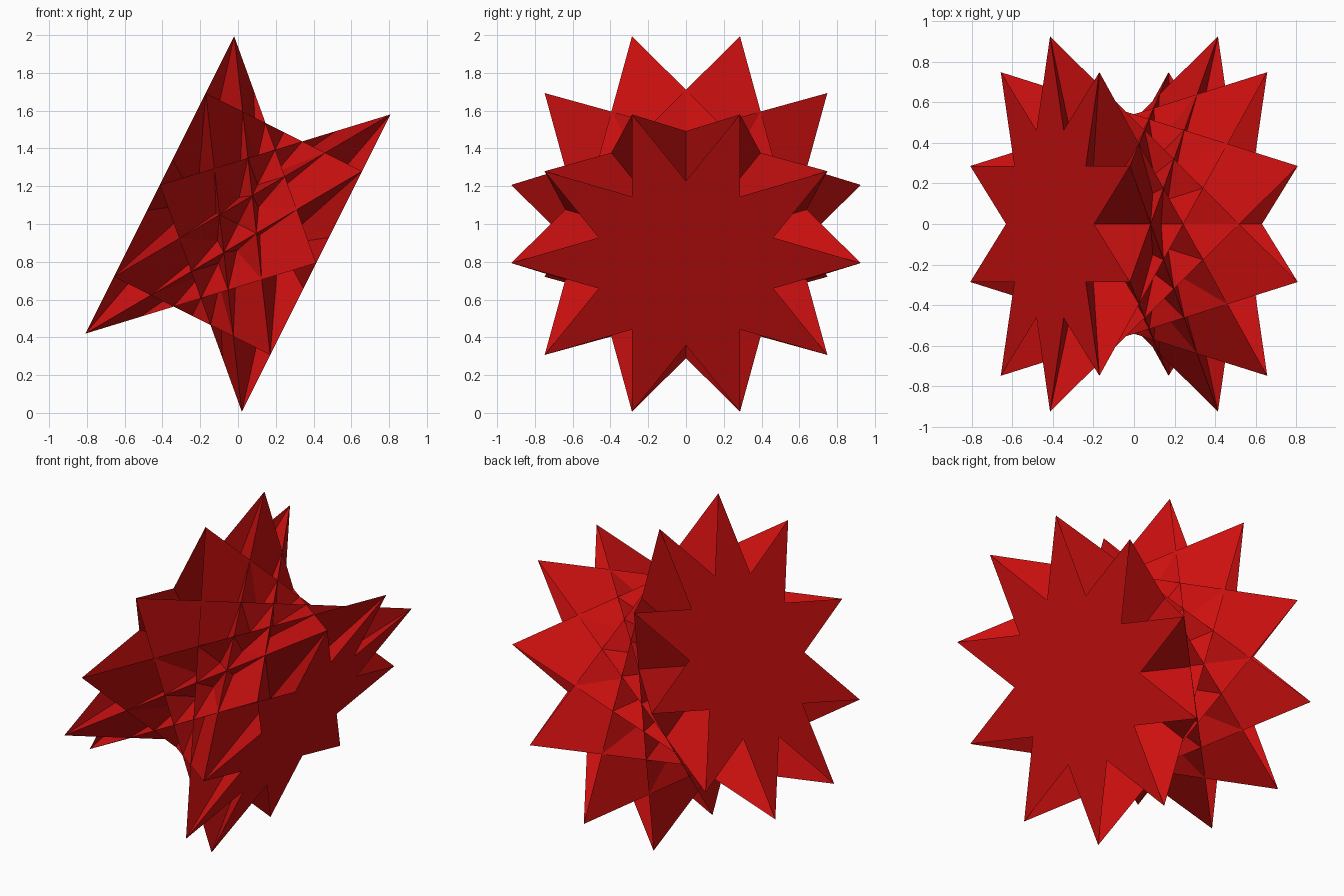
import bpy
import bmesh
import math
from mathutils import Matrix, Vector
from mathutils.bvhtree import BVHTree

cube = bpy.data.objects.get("Cube")
if cube:
    bpy.data.objects.remove(cube, do_unlink=True)

R = 0.925                    # tip radius of each star
H = R / 2                    # half the distance between the stars
INNER = R * math.cos(math.radians(72)) / math.cos(math.radians(54))
TILT = math.atan(0.5)

red = bpy.data.materials.new("deep_red")
red.use_nodes = True
color = (0.62, 0.005, 0.005, 1)
red.diffuse_color = color
red.node_tree.nodes["Principled BSDF"].inputs["Base Color"].default_value = color

# Local frame: the star axis leans in the xz plane, local x runs along world y
c, s = math.cos(TILT), math.sin(TILT)
PLACE = Matrix(((0, s, c, 0), (1, 0, 0, 0), (0, c, -s, 1), (0, 0, 0, 1)))

FLIP = Matrix.Rotation(math.pi, 4, 'X')
TURNS = [Matrix.Rotation(math.radians(36 * k), 4, 'Z') for k in range(10)]
SYMMETRY = TURNS + [FLIP @ t for t in TURNS]


def polar(r, degrees, z):
    a = math.radians(degrees)
    return Vector((r * math.cos(a), r * math.sin(a), z))


def add_object(name, polygons):
    bm = bmesh.new()
    for poly in polygons:
        bm.faces.new([bm.verts.new(PLACE @ p) for p in poly])
    bmesh.ops.remove_doubles(bm, verts=bm.verts, dist=1e-5)
    mesh = bpy.data.meshes.new(name)
    bm.to_mesh(mesh)
    bm.free()
    mesh.materials.append(red)
    obj = bpy.data.objects.new(name, mesh)
    bpy.context.collection.objects.link(obj)
    return obj


# Ten-pointed star plates on both ends
star = [polar(INNER if i % 2 else R, 18 * i, H) for i in range(20)]
add_object("lower_star", [star])
add_object("upper_star", [[FLIP @ p for p in star]])

# Crossing side triangles: one edge in a star, the apex on the opposite star
side = [polar(R, 0, H), polar(R, 144, H), polar(R, 252, -H)]
sides = [[m @ p for p in side] for m in SYMMETRY]
hull = list(sides)
for m in (Matrix.Identity(4), FLIP):
    hull += [[m @ Vector((0, 0, H)), m @ star[i - 1], m @ star[i]] for i in range(20)]
tree = BVHTree.FromPolygons([p for t in hull for p in t],
                            [(3 * i, 3 * i + 1, 3 * i + 2) for i in range(len(hull))])

# Cut one triangle along the planes of all the others
bm = bmesh.new()
bm.faces.new([bm.verts.new(p) for p in side])
for a, b, d in sides[1:]:
    bmesh.ops.bisect_plane(bm, geom=bm.verts[:] + bm.edges[:] + bm.faces[:], dist=1e-5,
                           plane_co=a, plane_no=(b - a).cross(d - a).normalized())
bm.normal_update()

# Evenly spread directions for testing which side of a piece is open
N = 1200
rays = []
for i in range(N):
    z = 1 - (2 * i + 1) / N
    r = math.sqrt(1 - z * z)
    rays.append(Vector((r * math.cos(2.39996 * i), r * math.sin(2.39996 * i), z)))


def openness(point, normal):
    start = point + normal * 1e-4
    return sum(1 for d in rays if d.dot(normal) > 0 and tree.ray_cast(start, d)[0] is None)


# Drop enclosed pieces and face the rest outward
hidden = []
for f in bm.faces:
    mid, n = f.calc_center_median(), f.normal.copy()
    front, back = openness(mid, n), openness(mid, -n)
    if max(front, back) < 2:
        hidden.append(f)
    elif back > front:
        f.normal_flip()
bmesh.ops.delete(bm, geom=hidden, context='FACES')
pieces = [[v.co.copy() for v in f.verts] for f in bm.faces]
bm.free()

# Repeat the trimmed side around the axis and on the opposite end
add_object("crossed_sides", [[m @ p for p in poly] for m in SYMMETRY for poly in pieces])
